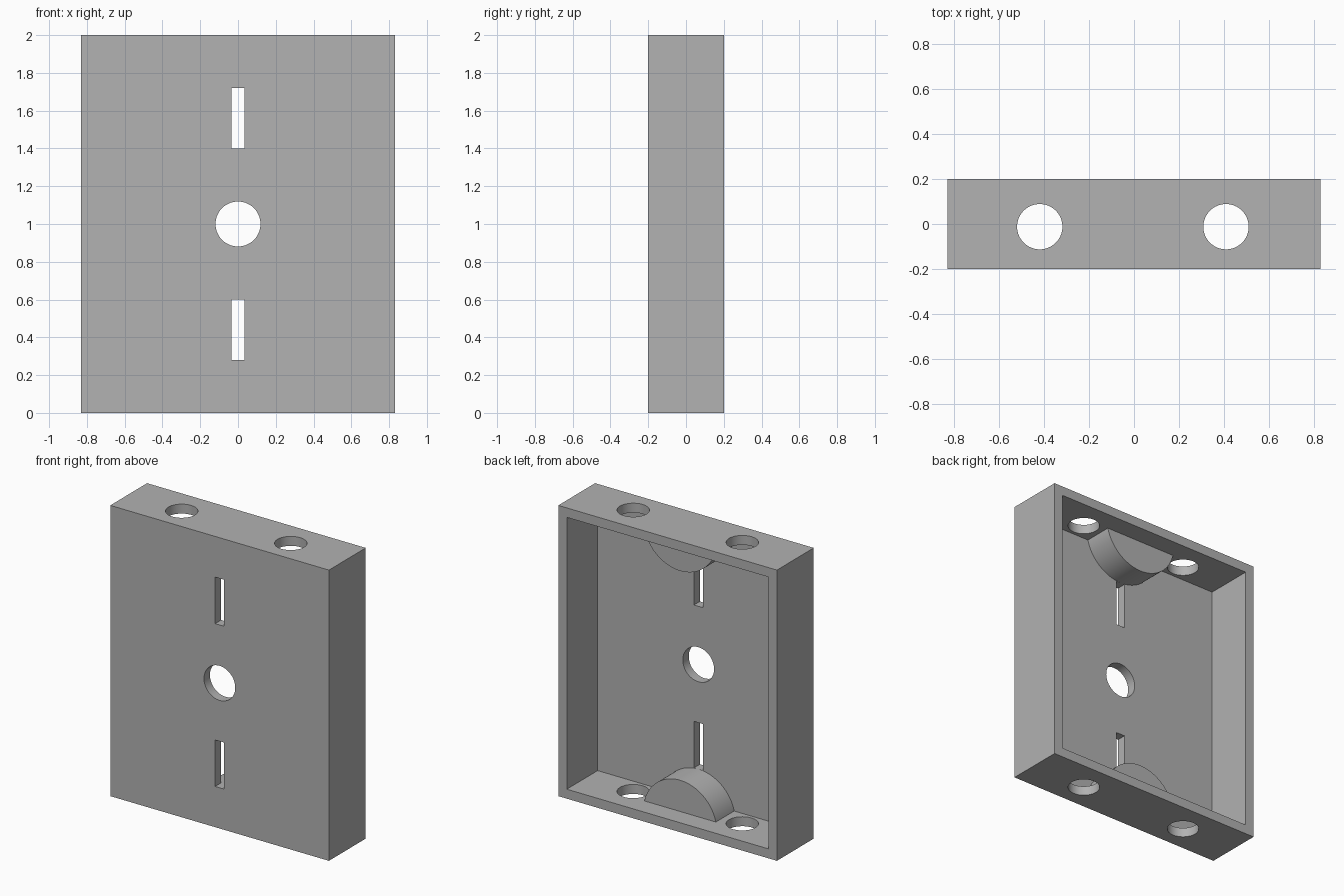
import bpy, bmesh, math
from mathutils import Matrix

old = bpy.data.objects.get("Cube")
if old:
    bpy.data.objects.remove(old, do_unlink=True)

GREY = (0.445, 0.445, 0.445, 1)
grey = bpy.data.materials.new("plain grey")
grey.use_nodes = True
grey.diffuse_color = GREY
grey.node_tree.nodes["Principled BSDF"].inputs["Base Color"].default_value = GREY

W, D, H = 0.832, 0.2, 2.0      # half width, half depth, height
WALL = 0.065
BOSS_R = 0.28


def finish(name, bm):
    bmesh.ops.recalc_face_normals(bm, faces=bm.faces)
    mesh = bpy.data.meshes.new(name)
    bm.to_mesh(mesh)
    bm.free()
    mesh.materials.append(grey)
    ob = bpy.data.objects.new(name, mesh)
    bpy.context.collection.objects.link(ob)
    return ob


def box(name, x, y, z):
    """Box from (min, max) pairs."""
    bm = bmesh.new()
    bmesh.ops.create_cube(bm, size=1)
    for v in bm.verts:
        v.co = [lo + (c + 0.5) * (hi - lo) for c, (lo, hi) in zip(v.co, (x, y, z))]
    return finish(name, bm)


def cylinder(name, radius, length, centre, axis="Z"):
    bm = bmesh.new()
    turn = Matrix.Rotation(math.pi / 2, 4, "X") if axis == "Y" else Matrix()
    bmesh.ops.create_cone(bm, cap_ends=True, segments=64, radius1=radius,
                          radius2=radius, depth=length,
                          matrix=Matrix.Translation(centre) @ turn)
    return finish(name, bm)


def smooth(ob):
    bpy.ops.object.select_all(action="DESELECT")
    ob.select_set(True)
    bpy.context.view_layer.objects.active = ob
    bpy.ops.object.shade_smooth_by_angle(angle=math.radians(30))


def cut(target, cutter):
    mod = target.modifiers.new("cut", "BOOLEAN")
    mod.operation = "DIFFERENCE"
    mod.solver = "EXACT"
    mod.object = cutter
    cutter.hide_render = True
    bpy.context.view_layer.objects.active = target
    bpy.ops.object.modifier_apply(modifier=mod.name)
    bpy.data.objects.remove(cutter, do_unlink=True)


# Open-backed housing
housing = box("housing", (-W, W), (-D, D), (0, H))
cut(housing, box("cavity", (WALL - W, W - WALL), (WALL - D, D + 0.1), (WALL, H - WALL)))

# Centre hole and the two slots in the front plate
cut(housing, cylinder("centre_hole", 0.119, 0.2, (0, -D, H / 2), "Y"))
for low in (BOSS_R, H - 0.6):
    cut(housing, box("slot", (-0.034, 0.034), (-0.3, -0.1), (low, low + 0.32)))

# Holes running through the top and bottom walls
for x in (-0.42, 0.41):
    cut(housing, cylinder("wall_hole", 0.101, H + 0.2, (x, -0.012, H / 2)))
smooth(housing)


# Round bosses, set into the front plate and the end walls
def boss(name, centre_z, side):
    inset = WALL / 2
    start = math.asin(inset / BOSS_R)
    steps = 48
    bm = bmesh.new()
    ring = []
    for i in range(steps + 1):
        a = start + (math.pi - 2 * start) * i / steps
        ring.append(bm.verts.new((BOSS_R * math.cos(a), -D + inset,
                                  centre_z + side * BOSS_R * math.sin(a))))
    face = bm.faces.new(ring)
    new = bmesh.ops.extrude_face_region(bm, geom=[face])["geom"]
    for v in new:
        if isinstance(v, bmesh.types.BMVert):
            v.co.y = 0.064
    smooth(finish(name, bm))


boss("bottom_boss", 0, 1)
boss("top_boss", H, -1)
